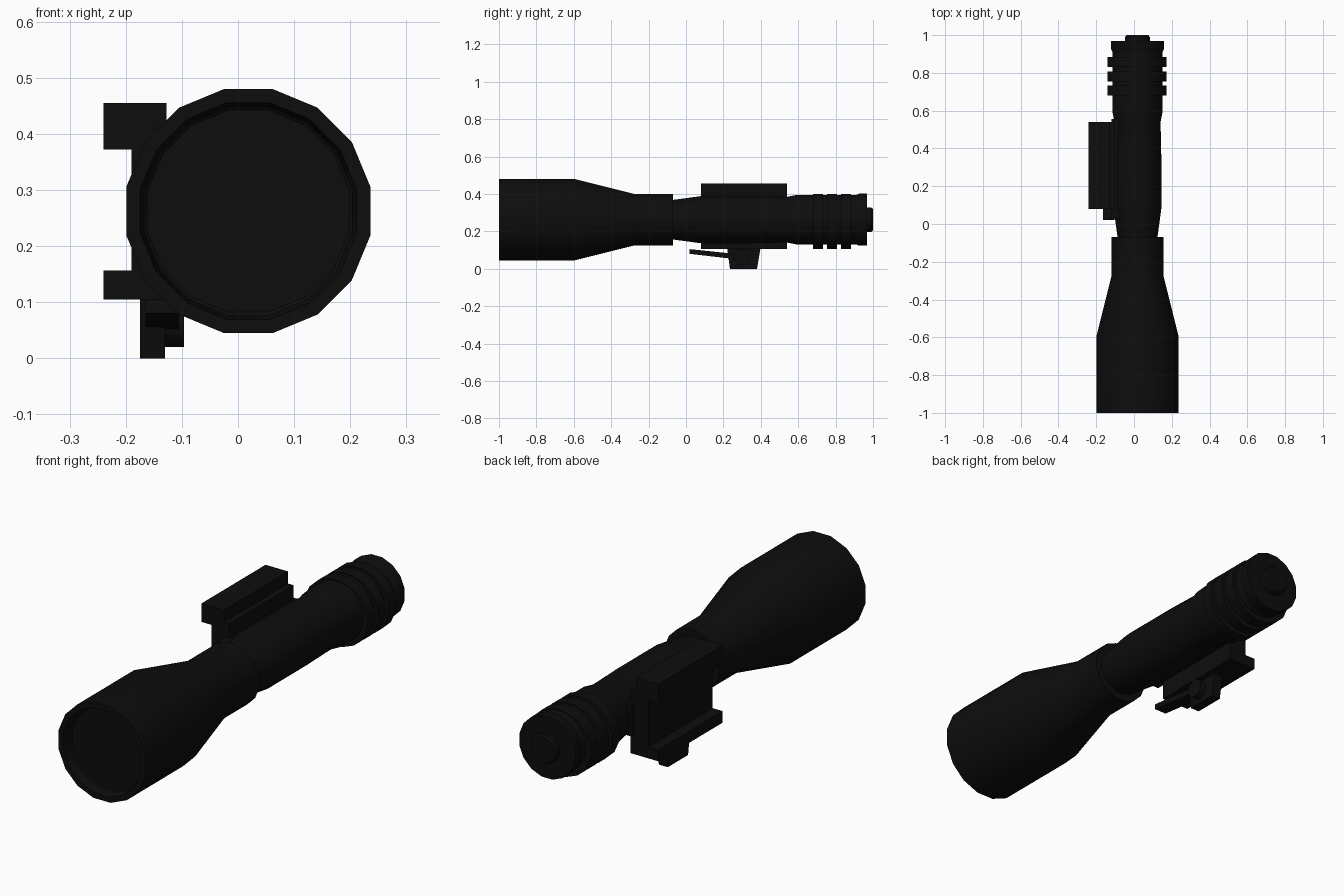
import bpy, bmesh, math

if "Cube" in bpy.data.objects:
    bpy.data.objects.remove(bpy.data.objects["Cube"])

CX, CZ, N = 0.0185, 0.2625, 16


def material(name, v):
    m = bpy.data.materials.new(name)
    m.diffuse_color = (v, v, v, 1)
    m.use_nodes = True
    m.node_tree.nodes["Principled BSDF"].inputs["Base Color"].default_value = m.diffuse_color
    return m


BLACK = material("matte_black", 0.004)


def finish(name, bm, smooth=False):
    bmesh.ops.recalc_face_normals(bm, faces=bm.faces)
    me = bpy.data.meshes.new(name)
    bm.to_mesh(me)
    bm.free()
    me.materials.append(BLACK)
    ob = bpy.data.objects.new(name, me)
    bpy.context.collection.objects.link(ob)
    if smooth:
        bpy.ops.object.select_all(action='DESELECT')
        ob.select_set(True)
        bpy.context.view_layer.objects.active = ob
        bpy.ops.object.shade_smooth_by_angle(angle=math.radians(30))
    return ob


def lathe(name, profile, cx=CX, cz=CZ, sz=1.0):
    """Revolve (y, apothem) pairs around the y axis, both ends capped."""
    bm = bmesh.new()
    rings = []
    for y, a in profile:
        r = a / math.cos(math.pi / N)
        ring = []
        for i in range(N):
            t = 2 * math.pi * (i + 0.5) / N
            ring.append(bm.verts.new((cx + r * math.cos(t), y, cz + sz * r * math.sin(t))))
        rings.append(ring)
    for a, b in zip(rings, rings[1:]):
        for i in range(N):
            j = (i + 1) % N
            bm.faces.new((a[i], a[j], b[j], b[i]))
    bm.faces.new(rings[0])
    bm.faces.new(rings[-1])
    return finish(name, bm, True)


def prism(name, outline, x0, x1):
    """Extrude a (y, z) outline along x."""
    bm = bmesh.new()
    a = [bm.verts.new((x0, y, z)) for y, z in outline]
    b = [bm.verts.new((x1, y, z)) for y, z in outline]
    n = len(a)
    for i in range(n):
        j = (i + 1) % n
        bm.faces.new((a[i], a[j], b[j], b[i]))
    bm.faces.new(a)
    bm.faces.new(b)
    return finish(name, bm)


def box(name, x0, x1, y0, y1, z0, z1):
    return prism(name, [(y0, z0), (y1, z0), (y1, z1), (y0, z1)], x0, x1)


# flared head with a recessed lens
lathe("head", [(-0.955, 0.18), (-0.96, 0.186), (-1.0, 0.193), (-1.0, 0.2175),
               (-0.595, 0.2175), (-0.275, 0.1375), (-0.07, 0.1375), (-0.07, 0.09)])

# main tube and tail section
lathe("body", [(-0.08, 0.105), (-0.06, 0.107), (0.08, 0.126), (0.36, 0.126),
               (0.54, 0.122), (0.595, 0.133), (0.905, 0.133), (0.925, 0.125)])
lathe("tail_cap", [(0.90, 0.128), (0.925, 0.139), (0.968, 0.139)])
lathe("tail_button", [(0.96, 0.065), (0.99, 0.065), (1.0, 0.058)])

# grip rings, slightly lower than the tube
for i in range(3):
    y = 0.68 + 0.075 * i
    lathe(f"grip_ring_{i + 1}", [(y, 0.157), (y + 0.053, 0.157)], 0.0155, 0.2525, 0.94)

# side mount: web between two rails
box("mount_base", -0.118, -0.04, 0.025, 0.555, 0.19, 0.335)
box("mount_web", -0.19, -0.1, 0.08, 0.54, 0.13, 0.40)
box("upper_rail", -0.24, -0.127, 0.08, 0.54, 0.372, 0.455)
box("lower_rail", -0.24, -0.10, 0.08, 0.54, 0.105, 0.157)

# clamp under the rail with its pivot and lever
prism("clamp", [(0.235, 0.0), (0.38, 0.0), (0.398, 0.11), (0.22, 0.11)], -0.175, -0.13)
pts = [(0.30 + 0.043 * math.cos(t), 0.062 + 0.043 * math.sin(t))
       for t in (2 * math.pi * i / 14 for i in range(14))]
prism("clamp_pivot", pts, -0.135, -0.096)
prism("clamp_lever", [(0.02, 0.08), (0.28, 0.05), (0.28, 0.078), (0.02, 0.105)], -0.165, -0.105)
